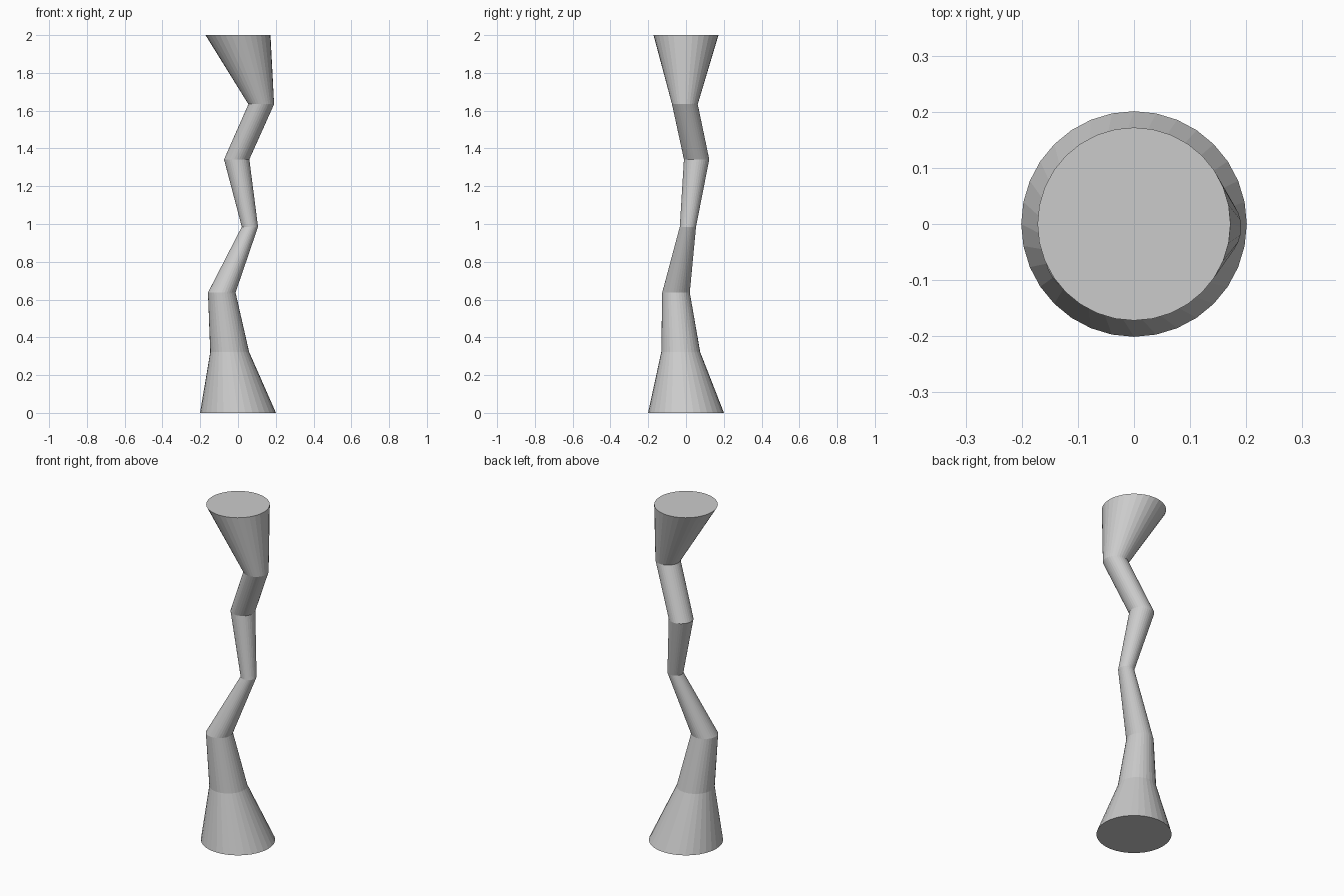
import bpy, bmesh
from math import cos, sin, tau

if "Cube" in bpy.data.objects:
    bpy.data.objects.remove(bpy.data.objects["Cube"])

SIDES = 32
# Ring path: centre x, centre y, height, radius
RINGS = [
    (0.0, 0.0, 0.0, 0.201),
    (-0.044, -0.028, 0.322, 0.103),
    (-0.086, -0.053, 0.637, 0.073),
    (0.063, 0.010, 0.985, 0.043),
    (-0.007, 0.056, 1.342, 0.067),
    (0.123, -0.006, 1.634, 0.068),
    (0.0, 0.0, 2.0, 0.172),
]

bm = bmesh.new()
loops = [[bm.verts.new((cx + r * cos(tau * i / SIDES), cy + r * sin(tau * i / SIDES), z))
          for i in range(SIDES)] for cx, cy, z, r in RINGS]

# Side walls between successive rings
for low, high in zip(loops, loops[1:]):
    for i in range(SIDES):
        j = (i + 1) % SIDES
        bm.faces.new((low[i], low[j], high[j], high[i]))

# Flat end caps
bm.faces.new(loops[0][::-1])
bm.faces.new(loops[-1])

mesh = bpy.data.meshes.new("crooked_column")
bm.to_mesh(mesh)
bm.free()
bpy.context.collection.objects.link(bpy.data.objects.new("crooked_column", mesh))
